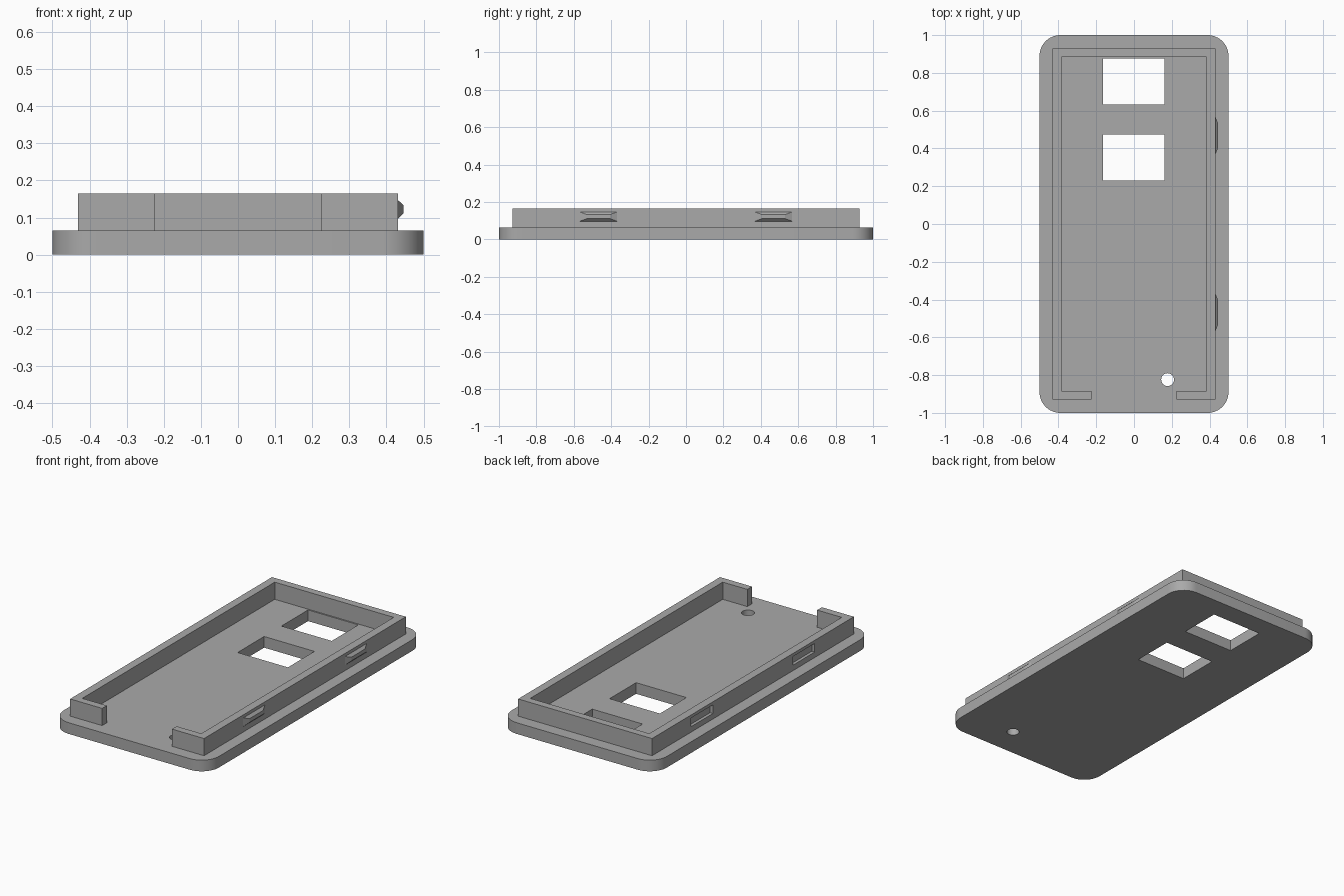
import bpy, bmesh, math

cube = bpy.data.objects.get("Cube")
if cube:
    bpy.data.objects.remove(cube, do_unlink=True)

BASE_TOP, RIM_TOP = 0.065, 0.165
OUT_X, OUT_Y, IN_X, IN_Y, GAP = 0.431, 0.928, 0.383, 0.885, 0.225

grey = bpy.data.materials.new("plain grey")
grey.use_nodes = True
colour = (0.40, 0.40, 0.40, 1)
grey.diffuse_color = colour
grey.node_tree.nodes["Principled BSDF"].inputs["Base Color"].default_value = colour


def finish(name, bm):
    bmesh.ops.recalc_face_normals(bm, faces=bm.faces)
    mesh = bpy.data.meshes.new(name)
    bm.to_mesh(mesh)
    bm.free()
    mesh.materials.append(grey)
    obj = bpy.data.objects.new(name, mesh)
    bpy.context.collection.objects.link(obj)
    return obj


def prism(name, outline, z0, z1):
    """Extrude a flat outline upward."""
    bm = bmesh.new()
    face = bm.faces.new([bm.verts.new((x, y, z0)) for x, y in outline])
    top = bmesh.ops.extrude_face_region(bm, geom=[face])["geom"]
    for v in top:
        if isinstance(v, bmesh.types.BMVert):
            v.co.z = z1
    return finish(name, bm)


def box_outline(x0, x1, y0, y1):
    return [(x0, y0), (x1, y0), (x1, y1), (x0, y1)]


def arc(cx, cy, r, start, sweep, steps):
    return [(cx + r * math.cos(math.radians(start + sweep * i / steps)),
             cy + r * math.sin(math.radians(start + sweep * i / steps)))
            for i in range(steps + 1)]


def cut(target, cutter):
    cutter.hide_render = True
    mod = target.modifiers.new("cut", 'BOOLEAN')
    mod.operation, mod.solver, mod.object = 'DIFFERENCE', 'EXACT', cutter
    bpy.context.view_layer.objects.active = target
    bpy.ops.object.modifier_apply(modifier=mod.name)
    bpy.data.objects.remove(cutter, do_unlink=True)


def smooth(obj):
    bpy.ops.object.select_all(action='DESELECT')
    obj.select_set(True)
    bpy.context.view_layer.objects.active = obj
    bpy.ops.object.shade_smooth_by_angle(angle=math.radians(30))


# Base plate with rounded corners
R = 0.11
outline = []
for i, (sx, sy) in enumerate([(1, 1), (-1, 1), (-1, -1), (1, -1)]):
    outline += arc(sx * (0.5 - R), sy * (1 - R), R, 90 * i, 90, 12)
base = prism("base_plate", outline, 0, BASE_TOP)

# Two windows and a round hole through the plate
for y0, y1 in [(0.632, 0.877), (0.229, 0.473)]:
    cut(base, prism("window_cutter", box_outline(-0.163, 0.161, y0, y1), -0.1, 0.1))
cut(base, prism("hole_cutter", arc(0.178, -0.824, 0.034, 0, 360, 32)[:-1], -0.1, 0.1))
smooth(base)

# Raised rim, open at the middle of the front
half = [(GAP, -IN_Y), (GAP, -OUT_Y), (OUT_X, -OUT_Y), (OUT_X, OUT_Y)]
inner = [(IN_X, IN_Y), (IN_X, -IN_Y)]
rim_outline = half + [(-x, y) for x, y in reversed(half)]
rim_outline += [(-x, y) for x, y in reversed(inner)] + inner
rim = prism("rim_wall", rim_outline, BASE_TOP, RIM_TOP)


def wedge(name, x, y, depth):
    """Block on a side wall that tapers on all four sides towards its outer face."""
    bm = bmesh.new()
    rings = []
    for px, hy, hz in [(x, 0.1, 0.025), (x + depth, 0.062, 0.011)]:
        rings.append([bm.verts.new((px, y + a * hy, 0.122 + b * hz))
                      for a, b in [(-1, -1), (1, -1), (1, 1), (-1, 1)]])
    for ring in rings:
        bm.faces.new(ring)
    for i in range(4):
        j = (i + 1) % 4
        bm.faces.new([rings[0][i], rings[0][j], rings[1][j], rings[1][i]])
    return finish(name, bm)


# Snap tabs on one side, matching blind slots on the other
for label, y in [("front", -0.468), ("back", 0.468)]:
    wedge(label + "_snap_tab", OUT_X, y, 0.015)
    slot = box_outline(-OUT_X - 0.05, -OUT_X + 0.018, y - 0.1, y + 0.1)
    cut(rim, prism("slot_cutter", slot, 0.097, 0.147))
